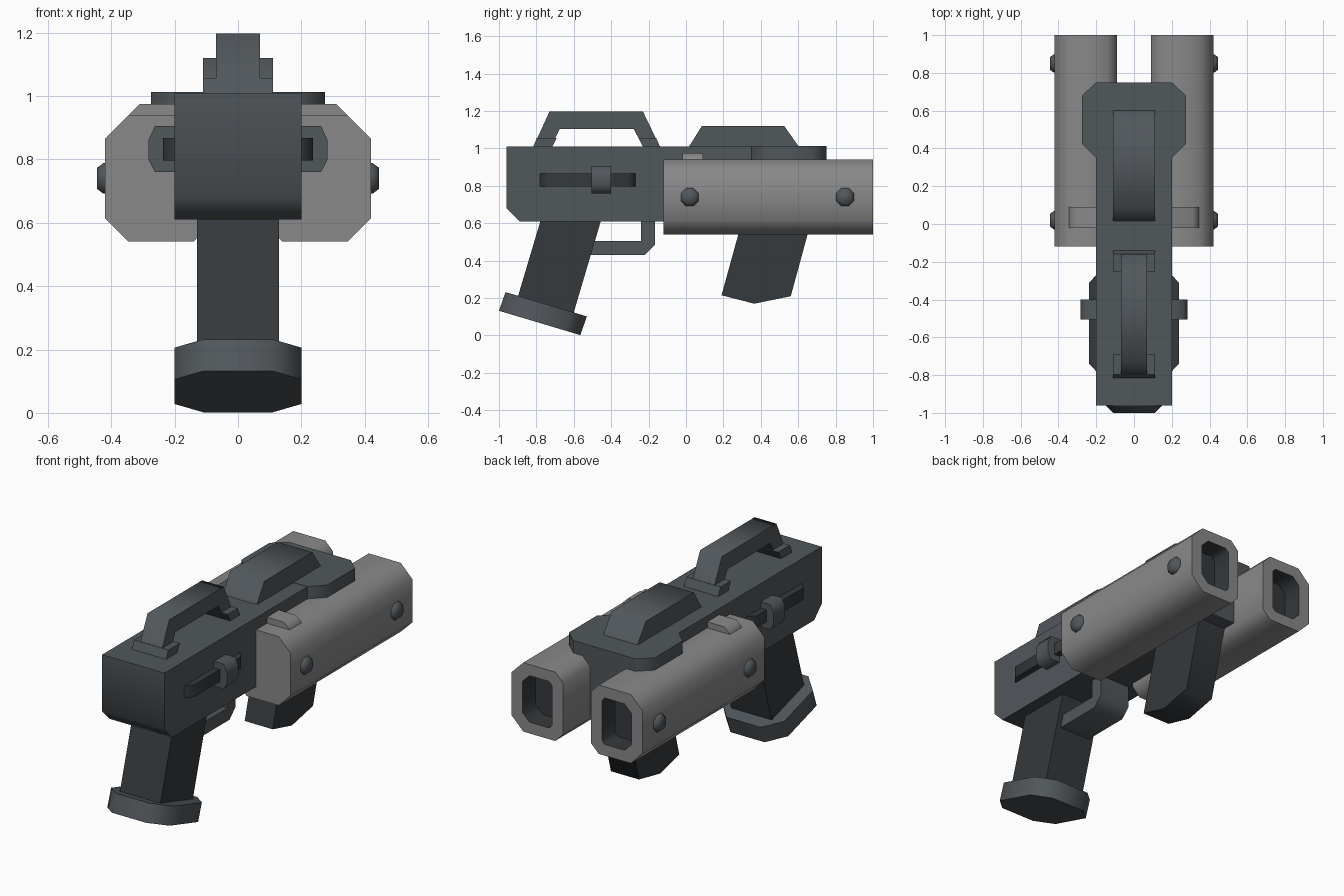
import bpy, bmesh, math
from mathutils import Vector

if "Cube" in bpy.data.objects:
    bpy.data.objects.remove(bpy.data.objects["Cube"])


def material(name, r, g, b):
    mat = bpy.data.materials.new(name)
    mat.diffuse_color = (r, g, b, 1)
    mat.use_nodes = True
    mat.node_tree.nodes["Principled BSDF"].inputs["Base Color"].default_value = mat.diffuse_color
    return mat


BODY = material("dark_steel", .083, .095, .105)
BARREL = material("mid_grey", .25, .25, .255)
GRIP = material("black_rubber", .036, .041, .046)


def loft(name, rings, mat=BODY, mirror=False):
    """Skin equal-length point rings into a capped solid, optionally mirrored over x."""
    bm = bmesh.new()
    loops = [[bm.verts.new(p) for p in ring] for ring in rings]
    n = len(rings[0])
    for a, b in zip(loops, loops[1:]):
        for i in range(n):
            j = (i + 1) % n
            bm.faces.new((a[i], a[j], b[j], b[i]))
    bm.faces.new(loops[0][::-1])
    bm.faces.new(loops[-1])
    bmesh.ops.recalc_face_normals(bm, faces=bm.faces)
    mesh = bpy.data.meshes.new(name)
    bm.to_mesh(mesh)
    bm.free()
    mesh.shade_smooth()
    mesh.set_sharp_from_angle(angle=math.radians(66))
    mesh.materials.append(mat)
    ob = bpy.data.objects.new(name, mesh)
    bpy.context.collection.objects.link(ob)
    if mirror:
        ob.modifiers.new("Mirror", 'MIRROR')
    return ob


def side_prism(name, profile, half, mat=BODY):
    """Extrude a (y, z) side profile across the width."""
    return loft(name, [[(x, y, z) for y, z in profile] for x in (-half, half)], mat)


def front_prism(name, profile, y0, y1, mat=BODY, mirror=False):
    """Extrude an (x, z) profile along the length."""
    return loft(name, [[(x, y, z) for x, z in profile] for y in (y0, y1)], mat, mirror)


def plan_prism(name, profile, z0, z1, mat=BODY, mirror=False):
    """Extrude an (x, y) plan upward."""
    return loft(name, [[(x, y, z) for x, y in profile] for z in (z0, z1)], mat, mirror)


def chamfered(x0, x1, z0, z1, inner, outer):
    """Rectangle with separate corner cuts on its inner (x0) and outer (x1) sides."""
    return [(x0 + inner, z0), (x1 - outer, z0), (x1, z0 + outer), (x1, z1 - outer),
            (x1 - outer, z1), (x0 + inner, z1), (x0, z1 - inner), (x0, z0 + inner)]


# Receiver with chamfered lower rear edge, and widened top plate
side_prism("receiver", [(-.96, .68), (-.89, .61), (.75, .61), (.75, 1.01), (-.96, 1.01)], .2)
plate = [(.2, .35), (.275, .425), (.275, .68), (.2, .75)]
plan_prism("top_plate", plate + [(-x, y) for x, y in plate[::-1]], .91, 1.012)

# Twin barrels with recessed bores
outer = chamfered(.09, .42, .54, .94, .05, .075)
bore = chamfered(.16, .35, .605, .875, .02, .045)
loft("barrel", [[(x, y, z) for x, z in prof] for prof, y in
                ((outer, -.12), (outer, 1), (bore, 1))] , BARREL, True).data.materials.append(GRIP)
# Dark lining that sinks the bore into each barrel
barrel = bpy.data.objects["barrel"]
bm = bmesh.new()
bm.from_mesh(barrel.data)
cap = max((f for f in bm.faces if len(f.verts) == 8), key=lambda f: f.calc_center_median().y)
floor = bmesh.ops.extrude_discrete_faces(bm, faces=[cap])["faces"][0]
floor.material_index = 1
for edge in floor.edges:
    for face in edge.link_faces:
        face.material_index = 1
bmesh.ops.translate(bm, vec=(0, -.12, 0), verts=floor.verts)
for edge in floor.edges:
    edge.smooth = False
bm.to_mesh(barrel.data)
bm.free()
barrel.data.set_sharp_from_angle(angle=math.radians(66))

# Tapered octagonal bolts on the barrel sides
for i, y in enumerate((.02, .85)):
    rings = []
    for x, r in ((.40, .052), (.425, .052), (.445, .036)):
        rings.append([(x, y + r * math.cos(math.radians(22.5 + 45 * k)),
                       .74 + r * math.sin(math.radians(22.5 + 45 * k))) for k in range(8)])
    loft(f"barrel_bolt_{i + 1}", rings, BODY, True)

# Strap across the barrels
front_prism("barrel_strap", [(-.345, .93), (.345, .93), (.345, .94), (.31, .975),
                             (-.31, .975), (-.345, .94)], -.02, .09, BARREL)

# Side rails and sliding knobs
plan_prism("side_rail", [(.18, -.78), (.2, -.78), (.237, -.74), (.237, -.31), (.2, -.27),
                         (.18, -.27)], .797, .867, GRIP, True)
front_prism("rail_knob", [(.19, .76), (.262, .76), (.283, .80), (.283, .86), (.262, .905),
                          (.19, .905)], -.505, -.40, BODY, True)

# Carry handle and its slanted feet
side_prism("carry_handle", [(-.82, 1.0), (-.73, 1.197), (-.23, 1.197), (-.135, 1.0),
                            (-.225, 1.0), (-.28, 1.105), (-.675, 1.105), (-.725, 1.0)], .07)
side_prism("handle_foot_rear", [(-.82, 1.0), (-.797, 1.057), (-.69, 1.057), (-.72, 1.0)], .11)
side_prism("handle_foot_front", [(-.135, 1.0), (-.16, 1.057), (-.255, 1.057), (-.225, 1.0)], .11)

# Raised top housing
side_prism("top_housing", [(.01, 1.0), (.085, 1.12), (.525, 1.12), (.61, 1.0)], .11)

# Rear grip, trigger guard and forward grip
side_prism("rear_grip", [(-.773, .63), (-.45, .63), (-.61, .09), (-.91, .17)], .13, GRIP)
side_prism("trigger_guard", [(-.53, .43), (-.22, .43), (-.165, .485), (-.165, .63),
                             (-.24, .63), (-.24, .505), (-.53, .505)], .1)
side_prism("forward_grip", [(.31, .65), (.68, .65), (.56, .21), (.365, .17), (.19, .215)], .09,
           GRIP)

# Tilted octagonal base of the rear grip
along = Vector((0, .435, -.13))
rise = Vector((0, .035, .10))
plan = [(.11, 0), (.2, .2), (.2, .8), (.11, 1), (-.11, 1), (-.2, .8), (-.2, .2), (-.11, 0)]
loft("grip_base", [[Vector((x, -1, .132)) + along * t + rise * h for x, t in plan] for h in (0, 1)])
